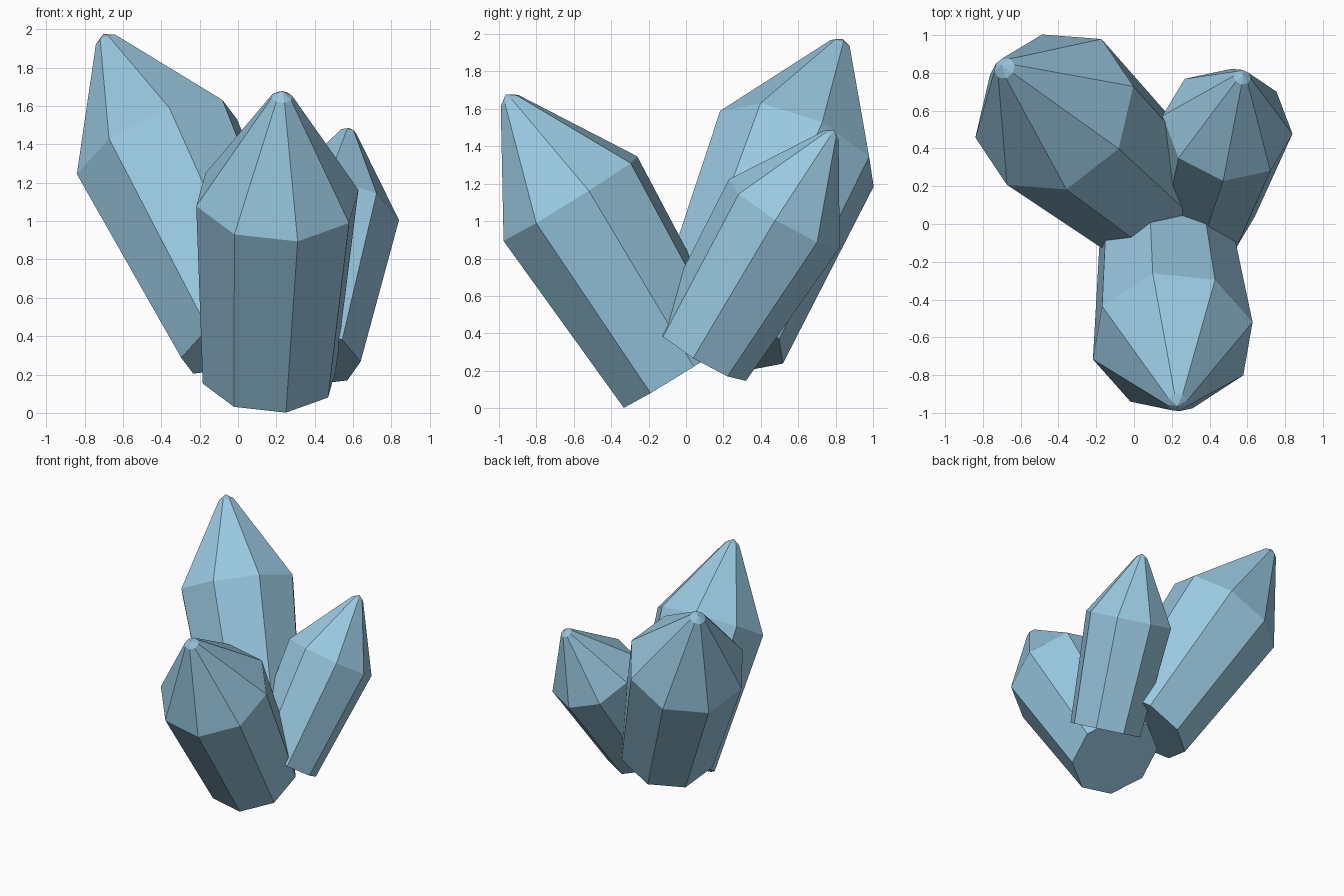
import bpy, bmesh, math
from mathutils import Vector, Matrix

if "Cube" in bpy.data.objects:
    bpy.data.objects.remove(bpy.data.objects["Cube"])

SIDES = 8
# (radius, height along the axis) with the shoulder ring as the unit circle at height 0
RINGS = [(0.82, -2.52), (1.0, 0.0), (0.13, 1.42)]
APEX = 1.505

crystal_blue = bpy.data.materials.new("crystal_blue")
crystal_blue.diffuse_color = (0.32, 0.58, 0.75, 1)
crystal_blue.use_nodes = True
crystal_blue.node_tree.nodes["Principled BSDF"].inputs["Base Color"].default_value = crystal_blue.diffuse_color


def crystal(name, base, shoulder, corner, radius):
    """Eight-sided crystal whose axis runs from base to shoulder centre; corner is one shoulder vertex."""
    base, shoulder, corner = Vector(base), Vector(shoulder), Vector(corner)
    axis = (shoulder - base).normalized()
    side = corner - shoulder
    side = (side - axis * side.dot(axis)).normalized()
    other = axis.cross(side)

    bm = bmesh.new()
    rings = []
    for r, h in RINGS:
        ring = []
        for i in range(SIDES):
            a = 2 * math.pi * i / SIDES
            out = side * math.cos(a) + other * math.sin(a)
            ring.append(bm.verts.new(shoulder + (out * r + axis * h) * radius))
        rings.append(ring)
    tip = bm.verts.new(shoulder + axis * APEX * radius)

    bm.faces.new(rings[0][::-1])
    for i in range(SIDES):
        j = (i + 1) % SIDES
        for low, high in zip(rings, rings[1:]):
            bm.faces.new((low[i], low[j], high[j], high[i]))
        bm.faces.new((rings[-1][i], rings[-1][j], tip))
    bmesh.ops.recalc_face_normals(bm, faces=bm.faces)

    mesh = bpy.data.meshes.new(name)
    bm.to_mesh(mesh)
    bm.free()
    mesh.materials.append(crystal_blue)
    obj = bpy.data.objects.new(name, mesh)
    bpy.context.collection.objects.link(obj)
    return obj


# Three crystals splaying out from a common root
crystal("front_crystal", (0.163, -0.04, 0.188), (0.205, -0.618, 1.12), (0.31, -0.97, 0.89), 0.436)
crystal("large_back_crystal", (0.044, 0.184, 0.41), (-0.422, 0.593, 1.387), (-0.84, 0.46, 1.25), 0.462)
crystal("small_back_crystal", (0.357, 0.077, 0.295), (0.495, 0.525, 1.04), (0.84, 0.48, 1.01), 0.349)
